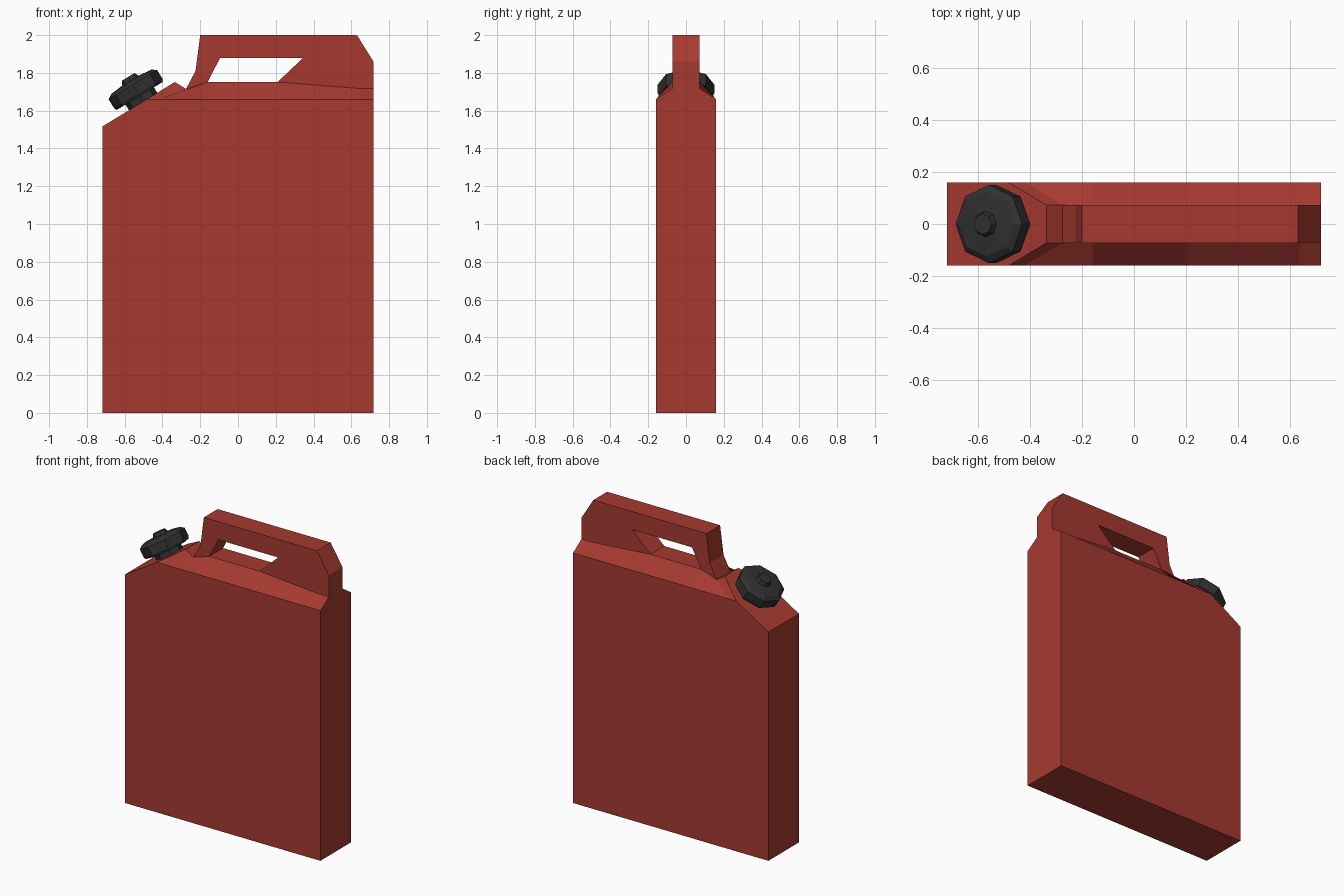
import bpy, bmesh
from math import sin, cos, pi, radians
from mathutils import Matrix

if "Cube" in bpy.data.objects:
    bpy.data.objects.remove(bpy.data.objects["Cube"])


def finish(bm, name, color):
    bmesh.ops.recalc_face_normals(bm, faces=bm.faces)
    mesh = bpy.data.meshes.new(name)
    bm.to_mesh(mesh)
    bm.free()
    mat = bpy.data.materials.new(name + "_paint")
    mat.diffuse_color = color
    mat.use_nodes = True
    mat.node_tree.nodes["Principled BSDF"].inputs["Base Color"].default_value = mat.diffuse_color
    mesh.materials.append(mat)
    obj = bpy.data.objects.new(name, mesh)
    bpy.context.collection.objects.link(obj)
    return obj


# Can body: one side wall, mirrored, with open borders bridged across y
W, H = 0.16, 0.072   # half widths of body and handle
wide = [(-.717, 0), (.717, 0), (.717, 1.66), (.635, 1.66), (.21, 1.66),
        (-.16, 1.66), (-.42, 1.66), (-.482, 1.66), (-.717, 1.517)]
slim = [(-.335, 1.752), (-.275, 1.715), (-.16, 1.752), (.21, 1.752),
        (.635, 1.718), (.717, 1.718), (.717, 1.86), (.63, 2.0),
        (-.2, 2.0), (-.225, 1.81), (-.095, 1.88), (.345, 1.88)]
faces = [tuple(range(9)),                                   # flat side
         (7, 6, 10, 9), (6, 5, 11, 10), (5, 4, 12, 11),     # shoulder
         (4, 3, 13, 12), (3, 2, 14, 13),
         (10, 11, 19, 18), (18, 19, 17), (17, 19, 20, 16),  # handle side
         (16, 20, 15), (20, 12, 13, 14, 15)]
bm = bmesh.new()
sides = []
for s in (-1, 1):
    vs = [bm.verts.new((x, s * W, z)) for x, z in wide]
    vs += [bm.verts.new((x, s * H, z)) for x, z in slim]
    for f in faces:
        bm.faces.new([vs[i] for i in f])
    sides.append(vs)
count = {}
for f in faces:
    for a, b in zip(f, f[1:] + f[:1]):
        key = (min(a, b), max(a, b))
        count[key] = count.get(key, 0) + 1
left, right = sides
for (a, b), n in count.items():
    if n == 1:
        bm.faces.new((left[a], left[b], right[b], right[a]))
finish(bm, "can_body", (0.38, 0.042, 0.03, 1))

# Screw cap: eight-sided turned profile, tilted onto the sloping shoulder
profile = [(.088, -.03), (.088, .035), (.143, .035), (.15, .05), (.15, .105),
           (.125, .122), (.05, .13), (.04, .153)]
N = 8
bm = bmesh.new()
rings = [[bm.verts.new((r * cos(2 * pi * i / N), r * sin(2 * pi * i / N), z))
          for i in range(N)] for r, z in profile]
for lo, hi in zip(rings, rings[1:]):
    for i in range(N):
        j = (i + 1) % N
        bm.faces.new((lo[i], lo[j], hi[j], hi[i]))
bm.faces.new(rings[0][::-1])
bm.faces.new(rings[-1])
cap = finish(bm, "screw_cap", (0.03, 0.03, 0.03, 1))
cap.matrix_world = (Matrix.Translation((-.502, 0, 1.648))
                    @ Matrix.Rotation(radians(-31.3), 4, 'Y'))
